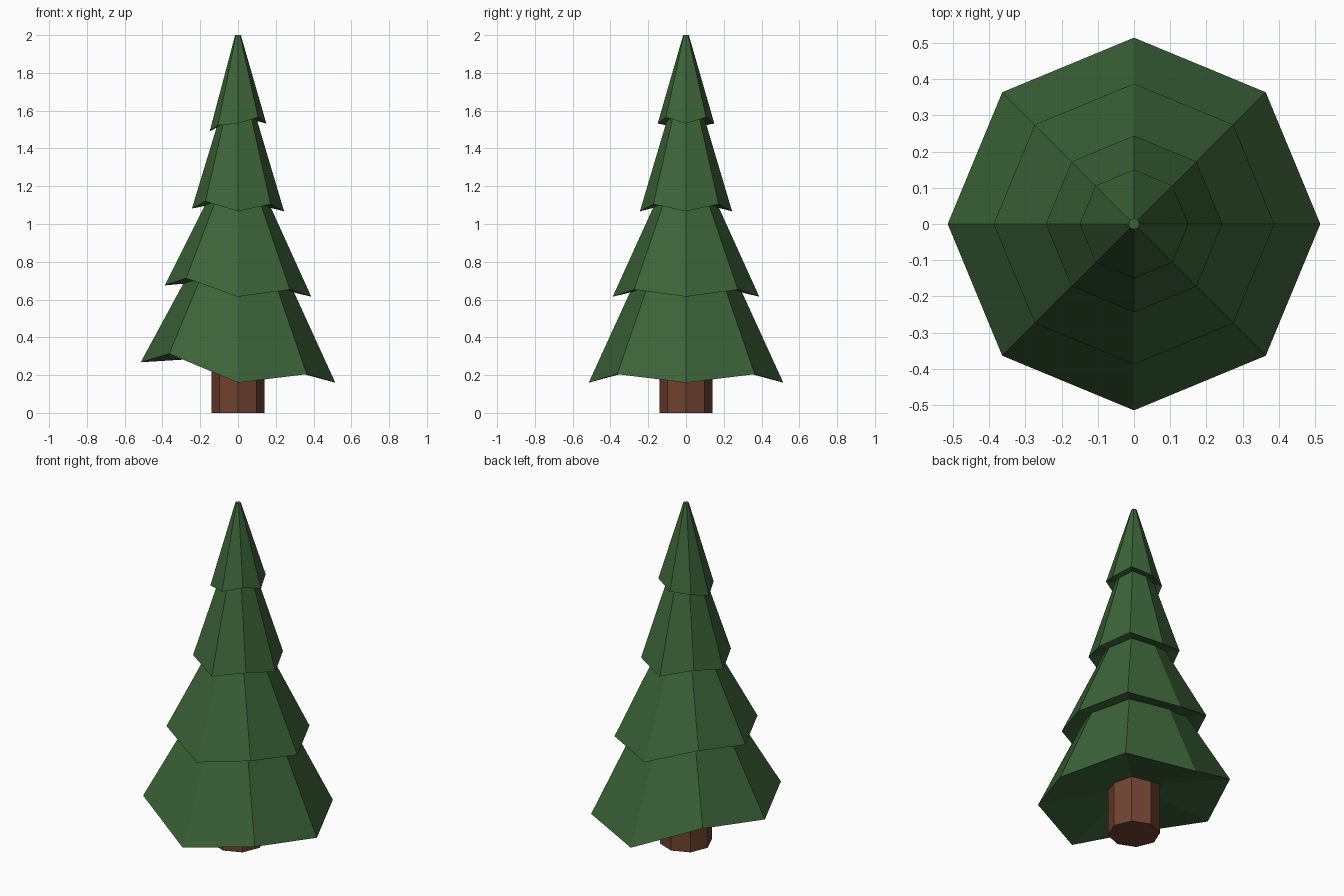
import bpy, bmesh
from math import cos, sin, pi

if "Cube" in bpy.data.objects:
    bpy.data.objects.remove(bpy.data.objects["Cube"])


def material(name, rgb):
    m = bpy.data.materials.new(name)
    m.diffuse_color = (*rgb, 1)
    m.use_nodes = True
    m.node_tree.nodes["Principled BSDF"].inputs["Base Color"].default_value = m.diffuse_color
    return m


def add_object(name, bm, mat):
    bmesh.ops.recalc_face_normals(bm, faces=bm.faces[:])
    me = bpy.data.meshes.new(name)
    bm.to_mesh(me)
    bm.free()
    me.materials.append(mat)
    ob = bpy.data.objects.new(name, me)
    bpy.context.collection.objects.link(ob)


def ring(bm, r, heights):
    n = len(heights)
    return [bm.verts.new((r * cos(2 * pi * i / n), r * sin(2 * pi * i / n), z))
            for i, z in enumerate(heights)]


def tier(name, r, z, rise, left_shift, r_top, z_top, z_under, mat):
    """Eight-sided skirt: corners alternate in height, left side is shifted."""
    bm = bmesh.new()
    heights = [z + rise * (i % 2) + left_shift * (i in (3, 4, 5)) for i in range(8)]
    low = ring(bm, r, heights)
    top = ring(bm, r_top, [z_top] * 8)
    centre = bm.verts.new((0, 0, z_under))
    for i in range(8):
        j = (i + 1) % 8
        bm.faces.new((low[i], low[j], top[j], top[i]))
        bm.faces.new((low[j], low[i], centre))
    bm.faces.new(top)
    add_object(name, bm, mat)


green = material("needles", (0.045, 0.125, 0.04))
brown = material("bark", (0.16, 0.055, 0.03))

# Trunk
bm = bmesh.new()
a, b = ring(bm, 0.14, [0] * 8), ring(bm, 0.14, [0.4] * 8)
for i in range(8):
    j = (i + 1) % 8
    bm.faces.new((a[i], a[j], b[j], b[i]))
bm.faces.new(a[::-1])
bm.faces.new(b)
add_object("trunk", bm, brown)

# Foliage tiers, bottom to top
tier("foliage_bottom", 0.515, 0.16, 0.045, 0.108, 0.20, 0.85, 0.30, green)
tier("foliage_lower", 0.388, 0.615, 0.038, 0.06, 0.10, 1.25, 0.71, green)
tier("foliage_upper", 0.244, 1.067, 0.038, 0.015, 0.056, 1.70, 1.13, green)
tier("foliage_top", 0.15, 1.532, 0.033, -0.042, 0.015, 2.0, 1.57, green)
